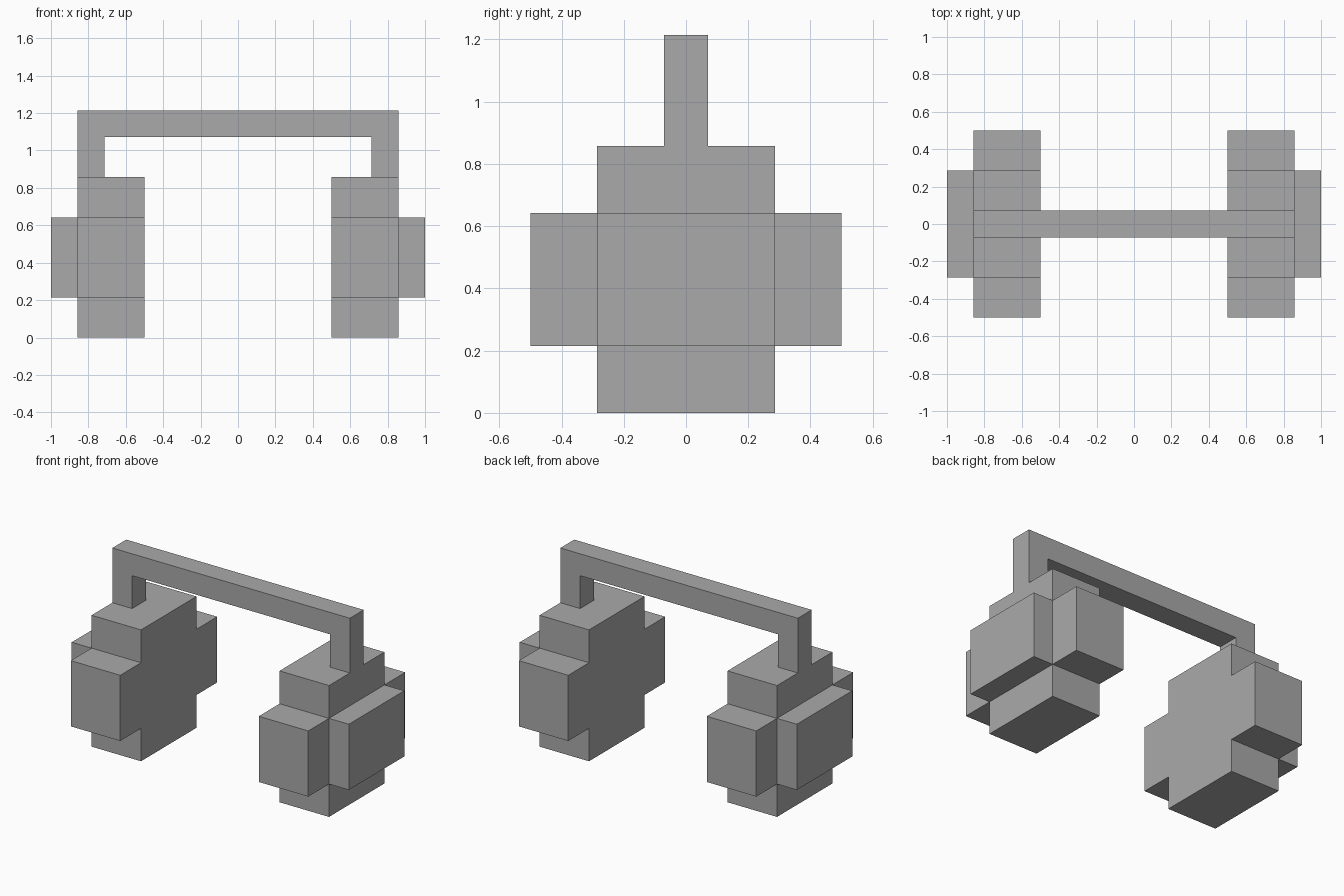
import bpy
import bmesh
from mathutils import Vector

cube = bpy.data.objects.get("Cube")
if cube:
    bpy.data.objects.remove(cube, do_unlink=True)

U = 1 / 14  # block unit: the model is 28 blocks wide

grey = bpy.data.materials.new("plain grey")
grey.use_nodes = True
grey.diffuse_color = (0.4, 0.4, 0.4, 1)
grey.node_tree.nodes["Principled BSDF"].inputs["Base Color"].default_value = (0.4, 0.4, 0.4, 1)


def prism(name, outline, place, push):
    """Extrude a 2D outline; place(a, b) maps it to 3D, push is the extrusion."""
    bm = bmesh.new()
    face = bm.faces.new([bm.verts.new(Vector(place(a, b)) * U) for a, b in outline])
    grown = bmesh.ops.extrude_face_region(bm, geom=[face], use_keep_orig=True)
    verts = [v for v in grown["geom"] if isinstance(v, bmesh.types.BMVert)]
    bmesh.ops.translate(bm, verts=verts, vec=Vector(push) * U)
    bmesh.ops.recalc_face_normals(bm, faces=bm.faces)
    mesh = bpy.data.meshes.new(name)
    bm.to_mesh(mesh)
    bm.free()
    mesh.materials.append(grey)
    obj = bpy.data.objects.new(name, mesh)
    bpy.context.collection.objects.link(obj)
    return obj


# Headband: a square-cornered arch
arch = [(-12, 12), (-12, 17), (12, 17), (12, 12),
        (10, 12), (10, 15), (-10, 15), (-10, 12)]
prism("headband", arch, lambda x, z: (x, -1, z), (0, 2, 0))

# Ear cups: a stepped cross with a raised outer cap on each side
half = [(4, 0), (4, 3), (7, 3), (7, 9), (4, 9), (4, 12)]
cross = half + [(-y, z) for y, z in reversed(half)]
cap = [(4, 3), (4, 9), (-4, 9), (-4, 3)]

for side, s in (("left", 1), ("right", -1)):
    prism(side + "_ear_cup", cross, lambda y, z: (7 * s, y, z), (5 * s, 0, 0))
    prism(side + "_outer_cap", cap, lambda y, z: (12 * s, y, z), (2 * s, 0, 0))
